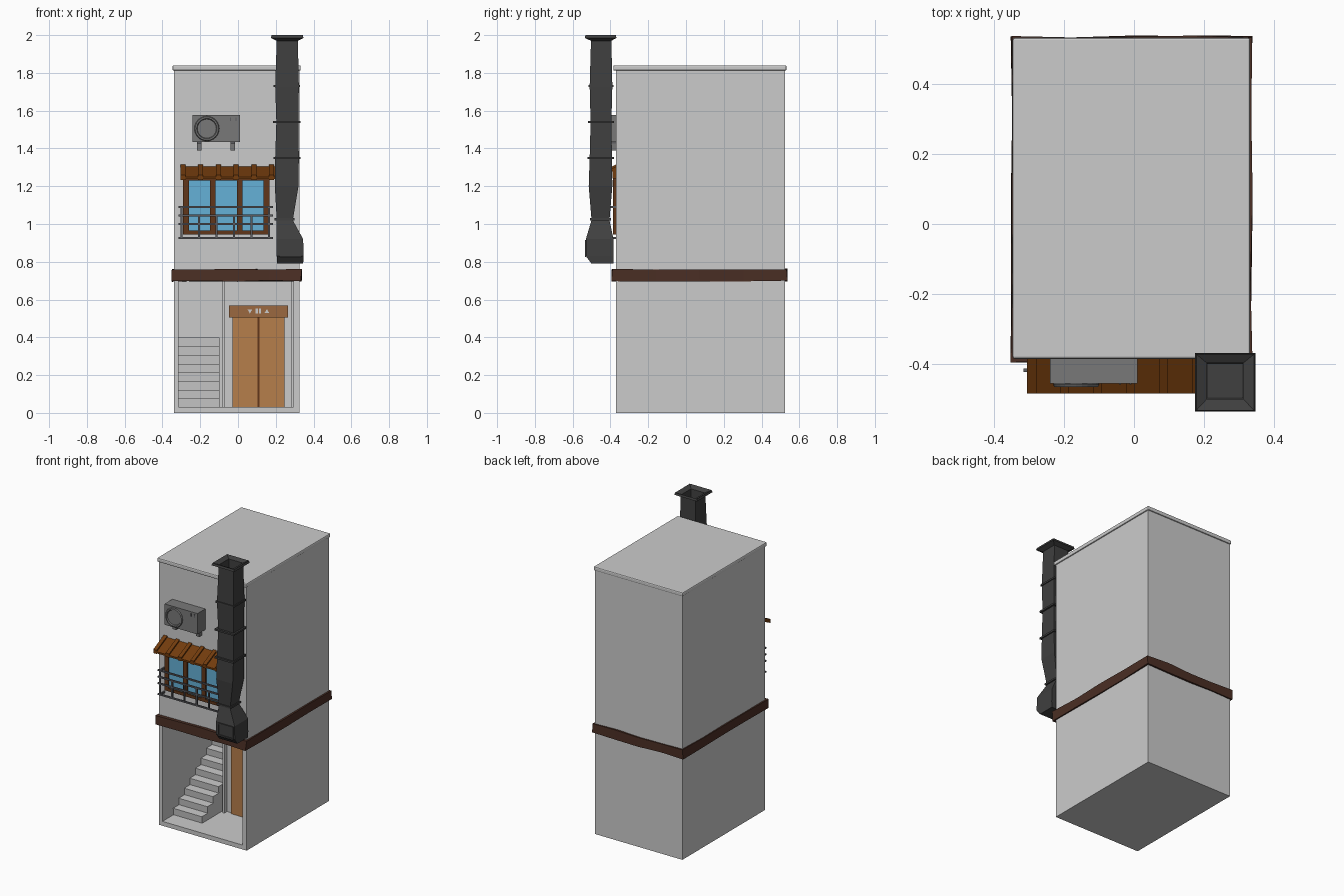
import bpy, bmesh, math, random
from mathutils import Vector

random.seed(4)
old = bpy.data.objects.get("Cube")
if old:
    bpy.data.objects.remove(old, do_unlink=True)


def material(name, r, g, b):
    mat = bpy.data.materials.new(name)
    mat.use_nodes = True
    mat.diffuse_color = (r, g, b, 1)
    mat.node_tree.nodes["Principled BSDF"].inputs["Base Color"].default_value = (r, g, b, 1)
    return mat


plaster = material("pale grey plaster", .6, .6, .6)
dark_wood = material("dark brown wood", .07, .028, .018)
awning_wood = material("orange brown wood", .17, .045, .004)
frame_wood = material("window frame brown", .12, .037, .01)
glass = material("blue glass", .13, .44, .68)
door_tan = material("tan door", .47, .21, .07)
sign_tan = material("deep tan sign", .33, .14, .05)
duct_metal = material("charcoal metal", .05, .05, .05)
unit_grey = material("mid grey metal", .19, .19, .19)
rail_grey = material("dark grey rail", .11, .11, .12)


def finish(name, bm, mat):
    bmesh.ops.recalc_face_normals(bm, faces=bm.faces[:])
    mesh = bpy.data.meshes.new(name)
    bm.to_mesh(mesh)
    bm.free()
    mesh.materials.append(mat)
    obj = bpy.data.objects.new(name, mesh)
    bpy.context.scene.collection.objects.link(obj)
    return obj


def loft(name, rings, mat):
    """Skin a list of equal-length point rings and cap both ends."""
    bm = bmesh.new()
    loops = [[bm.verts.new(p) for p in ring] for ring in rings]
    for low, high in zip(loops, loops[1:]):
        for i in range(len(low)):
            j = (i + 1) % len(low)
            bm.faces.new((low[i], low[j], high[j], high[i]))
    bm.faces.new(loops[0])
    bm.faces.new(loops[-1])
    return finish(name, bm, mat)


def prism(name, outline, start, end, axis, mat):
    """Extrude a flat outline along one axis."""
    place = {"x": lambda u, v, t: (t, u, v),
             "y": lambda u, v, t: (u, t, v),
             "z": lambda u, v, t: (u, v, t)}[axis]
    return loft(name, [[place(u, v, t) for u, v in outline] for t in (start, end)], mat)


def rect(x, y):
    return [(x[0], y[0]), (x[1], y[0]), (x[1], y[1]), (x[0], y[1])]


def box(name, x, y, z, mat):
    return prism(name, rect(x, y), z[0], z[1], "z", mat)


# Building shell: floor slab, ground floor walls with stair bay and door bay, upper block
left, right, front, back = -.34, .325, -.37, .525
floor, ceiling = .03, .7
inner_left, inner_right = -.315, .295
divider, post, door_wall = -.05, .013, -.02
plan = [(left, front), (inner_left, front), (inner_left, .3), (-.082, .3),
        (-.082, divider), (-.082 + post, divider), (-.082 + post, door_wall),
        (inner_right - post, door_wall), (inner_right - post, divider),
        (inner_right, divider), (inner_right, front), (right, front),
        (right, back), (left, back)]
box("floor_slab", (left, right), (front, back), (0, floor), plaster)
prism("ground_floor_walls", plan, floor, ceiling, "z", plaster)
box("upper_floor", (left, right), (front, back), (ceiling, 1.82), plaster)

# Roof cap with softened rim
roof = box("roof_cap", (left - .007, right + .007), (front - .015, back + .007), (1.812, 1.84), plaster)
soft = roof.modifiers.new("rim", "BEVEL")
soft.width, soft.segments = .007, 2

# Slightly uneven timber band around the building
band = box("timber_band", (left - .01, right + .01), (front - .022, back + .01), (.698, .76), dark_wood)
bm = bmesh.new()
bm.from_mesh(band.data)
bmesh.ops.subdivide_edges(bm, edges=[e for e in bm.edges if e.calc_length() > .3], cuts=3, use_grid_fill=True)
for vert in bm.verts:
    vert.co += Vector([random.uniform(-.004, .004) for _ in range(3)])
bm.to_mesh(band.data)
bm.free()

# Stairs climbing to the back of the left bay
steps, run, rise = 8, .06, .046
outline = []
for i in range(steps):
    y = -.25 + run * i
    outline += [(y, floor + rise * i), (y - .004, floor + rise * (i + 1))]
outline += [(.3, floor + rise * steps), (.3, floor)]
prism("stairs", outline, inner_left, -.097, "x", plaster)

# Lift doors with indicator panel
middle = .108
for side, name in ((-1, "right_door"), (1, "left_door")):
    box(name, sorted((middle + side * .006, middle + side * .137)), (door_wall - .012, door_wall), (floor, .51), door_tan)
box("door_gap", (middle - .006, middle + .006), (door_wall - .009, door_wall), (floor, .51), frame_wood)
sign_front = door_wall - .03
box("door_sign", (-.047, .266), (sign_front, door_wall), (.505, .568), sign_tan)
for offset, flip in ((-.045, -1), (.045, 1)):
    arrow = [(middle + offset + u * .013, .538 + flip * v) for u, v in ((-1, -.01), (1, -.01), (0, .012))]
    prism("sign_arrow", arrow, sign_front - .004, sign_front, "y", plaster)
for offset in (-.009, .009):
    box("sign_digit_plate", (middle + offset - .006, middle + offset + .006),
        (sign_front - .004, sign_front), (.525, .553), plaster)

# Window with four mullions
window = (-.29, .165)
box("window_glass", window, (front - .006, front), (.96, 1.24), glass)
for i in range(4):
    x = -.275 + i * .142
    box("window_mullion", (x - .015, x + .015), (front - .016, front), (.95, 1.25), frame_wood)
for z in (.955, 1.24):
    box("window_rail", window, (front - .016, front), (z - .01, z + .01), frame_wood)

# Sloped awning with overlapping ribs
def slope(lift, drop):
    return [(front, 1.305 + lift), (-.484, 1.25 + lift), (-.484, 1.25 - drop), (front, 1.305 - drop)]


prism("awning_boards", slope(0, .012), -.305, .2, "x", awning_wood)
for i in range(6):
    x = -.305 + i * .094
    prism("awning_rib", slope(.01, .016), x, x + .026, "x", awning_wood)
box("awning_beam", (-.3, .195), (front - .02, front), (1.24, 1.29), awning_wood)

# Balcony railing
rail_y, half = -.418, .005
for z in (.925, 1.0, 1.045, 1.09):
    box("railing_bar", (-.315, .185), (rail_y - half, rail_y + half), (z - half, z + half), rail_grey)
for i in range(6):
    x = -.3 + i * .093
    top = 1.09 if i in (0, 5) else 1.045
    box("railing_post", (x - half, x + half), (rail_y - half, rail_y + half), (.92, top), rail_grey)
for x in (-.3, .165):
    for z in (.925, 1.09):
        box("railing_bracket", (x - half, x + half), (rail_y, front), (z - half, z + half), rail_grey)

# Air conditioning unit
unit_front = -.455
box("cooling_unit", (-.24, .01), (unit_front, front), (1.435, 1.578), unit_grey)
bpy.ops.mesh.primitive_torus_add(major_segments=24, minor_segments=6, major_radius=.058, minor_radius=.008,
                                 location=(-.165, unit_front - .004, 1.505), rotation=(math.pi / 2, 0, 0))
fan = bpy.context.object
fan.name = "fan_ring"
fan.data.materials.append(unit_grey)
disc = [(-.165 + .05 * math.cos(math.tau * i / 24), 1.505 + .05 * math.sin(math.tau * i / 24)) for i in range(24)]
prism("fan_disc", disc, unit_front - .004, unit_front, "y", unit_grey)
for x in (-.205, -.027):
    box("unit_bracket", (x - .012, x + .012), (unit_front + .02, front), (1.425, 1.435), rail_grey)
    box("bracket_leg", (x - .012, x + .012), (front - .03, front), (1.39, 1.43), unit_grey)
for x in (-.04, -.01):
    box("unit_slot", (x - .003, x + .003), (unit_front - .003, unit_front), (1.545, 1.565), rail_grey)


# Exhaust duct: (height, x range, y range) from intake box up to the open funnel
def ring(z, x, y):
    return [(u, v, z) for u, v in rect(x, y)]


duct = [ring(.79, (.207, .345), (-.5, -.385)),
        ring(.83, (.205, .347), (-.53, -.384)),
        ring(.92, (.205, .345), (-.53, -.384)),
        ring(1.02, (.205, .29), (-.5, -.405)),
        ring(1.2, (.195, .32), (-.515, -.39)),
        ring(1.35, (.197, .322), (-.51, -.392)),
        ring(1.54, (.203, .32), (-.505, -.395)),
        ring(1.73, (.197, .322), (-.51, -.39)),
        ring(1.97, (.205, .317), (-.503, -.395)),
        ring(1.985, (.174, .347), (-.536, -.368)),
        ring(2, (.178, .343), (-.532, -.372)),
        ring(1.985, (.208, .312), (-.5, -.397)),
        ring(1.85, (.21, .31), (-.495, -.4))]
loft("exhaust_duct", duct, duct_metal)
for z, x, y in ((1.025, (.192, .3), (-.508, -.397)), (1.35, (.187, .33), (-.522, -.382)),
                (1.54, (.185, .332), (-.52, -.382)), (1.73, (.189, .328), (-.516, -.384))):
    box("duct_collar", x, y, (z - .006, z + .006), duct_metal)

# Raised frame round the intake grille
grille_y = (-.536, -.529)
for z in (.83, .91):
    box("intake_frame_bar", (.22, .336), grille_y, (z - .005, z + .005), duct_metal)
for x in (.224, .332):
    box("intake_frame_side", (x - .004, x + .004), grille_y, (.83, .91), duct_metal)
